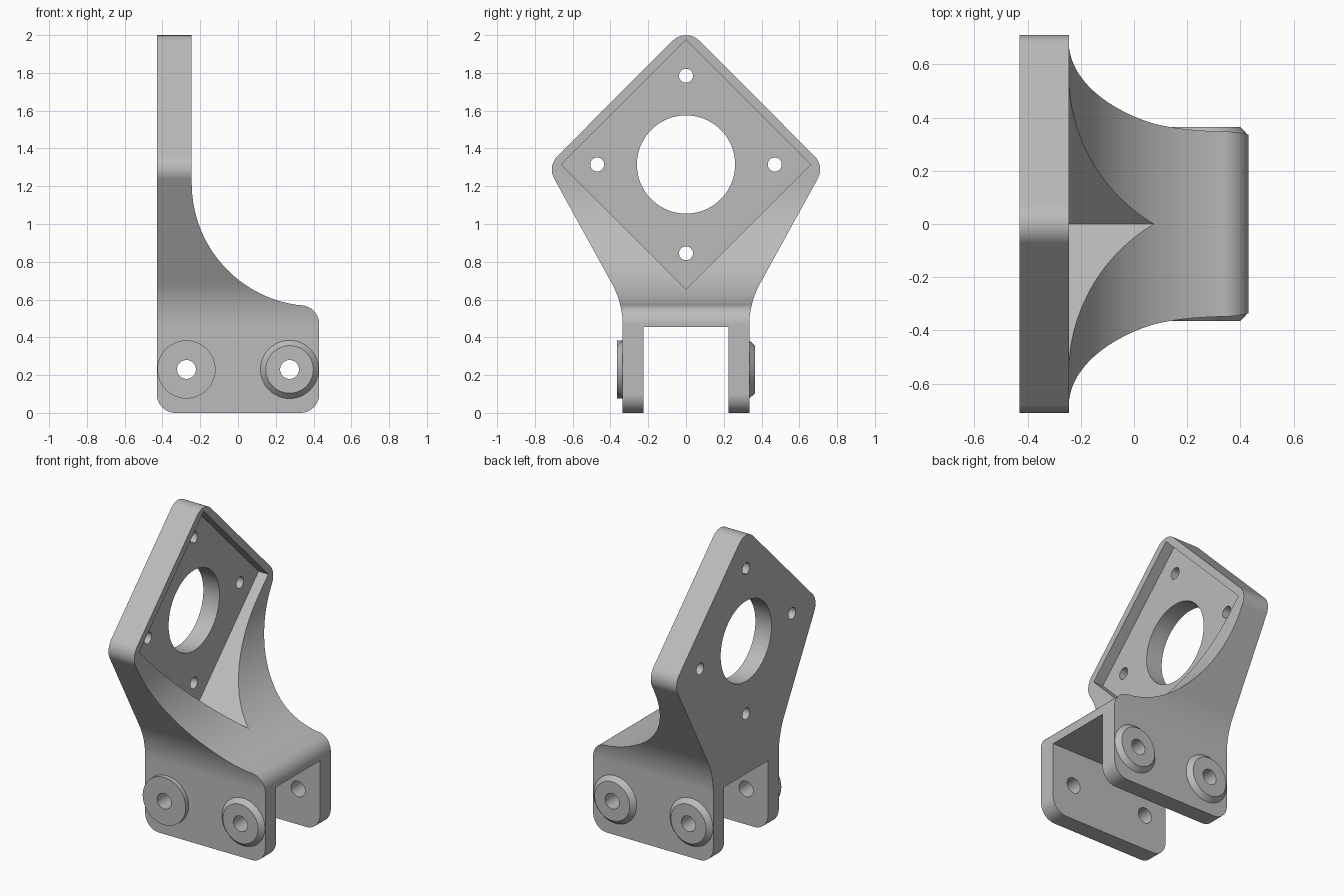
import bpy, bmesh
from math import cos, sin, tan, radians, degrees, atan2
from mathutils import Vector, Matrix

if "Cube" in bpy.data.objects:
    bpy.data.objects.remove(bpy.data.objects["Cube"])

grey = bpy.data.materials.new("plain grey")
grey.use_nodes = True
grey.diffuse_color = (0.5, 0.5, 0.5, 1)
grey.node_tree.nodes["Principled BSDF"].inputs["Base Color"].default_value = grey.diffuse_color


def finish(bm, name):
    bmesh.ops.recalc_face_normals(bm, faces=bm.faces)
    mesh = bpy.data.meshes.new(name)
    bm.to_mesh(mesh)
    bm.free()
    mesh.materials.append(grey)
    ob = bpy.data.objects.new(name, mesh)
    bpy.context.collection.objects.link(ob)
    return ob


def arc(centre, r, start, end, steps=16):
    angles = [radians(start + (end - start) * i / steps) for i in range(steps + 1)]
    return [(centre[0] + r * cos(a), centre[1] + r * sin(a)) for a in angles]


def fillet(corners, steps=14):
    """Round each (u, v, radius) corner of a closed outline."""
    out = []
    for i, (u, v, r) in enumerate(corners):
        p = Vector((u, v))
        if r == 0:
            out.append((u, v))
            continue
        a = (Vector(corners[i - 1][:2]) - p).normalized()
        b = (Vector(corners[(i + 1) % len(corners)][:2]) - p).normalized()
        half = a.angle(b) / 2
        c = p + (a + b).normalized() * (r / sin(half))
        s = p + a * (r / tan(half)) - c
        e = p + b * (r / tan(half)) - c
        start = degrees(atan2(s.y, s.x))
        sweep = (degrees(atan2(e.y, e.x)) - start + 180) % 360 - 180
        out += arc(c, r, start, start + sweep, steps)
    return out


def prism(name, pts, axis, lo, hi):
    """Extrude a (y, z) outline along x, or an (x, z) outline along y."""
    bm = bmesh.new()
    place = (lambda u, v, d: (d, u, v)) if axis == "x" else (lambda u, v, d: (u, d, v))
    face = bm.faces.new([bm.verts.new(place(u, v, lo)) for u, v in pts])
    new = bmesh.ops.extrude_face_region(bm, geom=[face])["geom"]
    shift = Vector(place(0, 0, hi - lo))
    bmesh.ops.translate(bm, vec=shift, verts=[g for g in new if isinstance(g, bmesh.types.BMVert)])
    return finish(bm, name)


def combine(target, tool, operation):
    mod = target.modifiers.new("cut", "BOOLEAN")
    mod.object, mod.operation, mod.solver = tool, operation, "EXACT"
    bpy.context.view_layer.update()
    graph = bpy.context.evaluated_depsgraph_get()
    mesh = bpy.data.meshes.new_from_object(target.evaluated_get(graph))
    target.modifiers.clear()
    target.data = mesh
    bpy.data.objects.remove(tool)


def disc(name, x, z, side, rings):
    """Stack of (radius, distance) rings along the y axis."""
    bm = bmesh.new()
    loops = [[bm.verts.new((px, side * d, pz)) for px, pz in arc((x, z), r, 0, 360, 48)[:-1]]
             for r, d in rings]
    for low, high in zip(loops, loops[1:]):
        for i in range(48):
            j = (i + 1) % 48
            bm.faces.new((low[i], low[j], high[j], high[i]))
    bm.faces.new(loops[0])
    bm.faces.new(loops[-1])
    return finish(bm, name)


# Bracket body: side silhouette crossed with the front silhouette
right = [(0.335, 0, 0), (0.335, 0.581, 0.466), (0.734, 1.306, 0.1)]
left = [(-y, z, r) for y, z, r in reversed(right)]
bracket = prism("motor_bracket", fillet(right + [(0, 2.041, 0.1)] + left), "x", -0.6, 0.6)

profile = fillet([(-0.43, 2.2, 0), (-0.43, 0, 0.1), (0.43, 0, 0.1), (0.43, 0.47, 0)])[:-1]
profile += arc((0.33, 0.47), 0.1, 0, 84.25)
profile += arc((0.405, 1.215), 0.65, 264.25, 180, 40)[1:] + [(-0.245, 2.2)]
combine(bracket, prism("front_silhouette", profile, "y", -1, 1), "INTERSECT")

# Slot between the two legs
slot = [(-0.225, -0.5), (0.225, -0.5), (0.225, 0.455), (-0.225, 0.455)]
combine(bracket, prism("leg_slot", slot, "x", -1, 1), "DIFFERENCE")

# Diamond pocket in the mounting plate
mid = 1.315
combine(bracket, prism("diamond_pocket", arc((0, mid), 0.66, 0, 360, 4)[:-1], "x", -0.315, 1), "DIFFERENCE")

# Bosses on the legs: one is a plain disc, the others are bevelled
pin_x, pin_z = 0.273, 0.23
for side in (-1, 1):
    for x in (-pin_x, pin_x):
        plain = side < 0 and x < 0
        rings = [(0.154, 0.3), (0.154, 0.335), (0.154 if plain else 0.126, 0.365)]
        combine(bracket, disc("boss", x, pin_z, side, rings), "UNION")

# Pin holes through the legs
for x in (-pin_x, pin_x):
    combine(bracket, disc("pin_hole", x, pin_z, 1, [(0.05, -1), (0.05, 1)]), "DIFFERENCE")

# Shaft hole and four screw holes through the plate
combine(bracket, prism("shaft_hole", arc((0, mid), 0.26, 0, 360, 72)[:-1], "x", -1, 1), "DIFFERENCE")
for y, z in ((0.47, 0), (-0.47, 0), (0, 0.47), (0, -0.47)):
    hole = arc((y, mid + z), 0.037, 0, 360, 32)[:-1]
    combine(bracket, prism("screw_hole", hole, "x", -1, 1), "DIFFERENCE")

# Smooth curves, crisp edges
bpy.ops.object.select_all(action="DESELECT")
bracket.select_set(True)
bpy.context.view_layer.objects.active = bracket
bpy.ops.object.shade_smooth_by_angle(angle=radians(25))
weighted = bracket.modifiers.new("even_shading", "WEIGHTED_NORMAL")
weighted.keep_sharp = True
